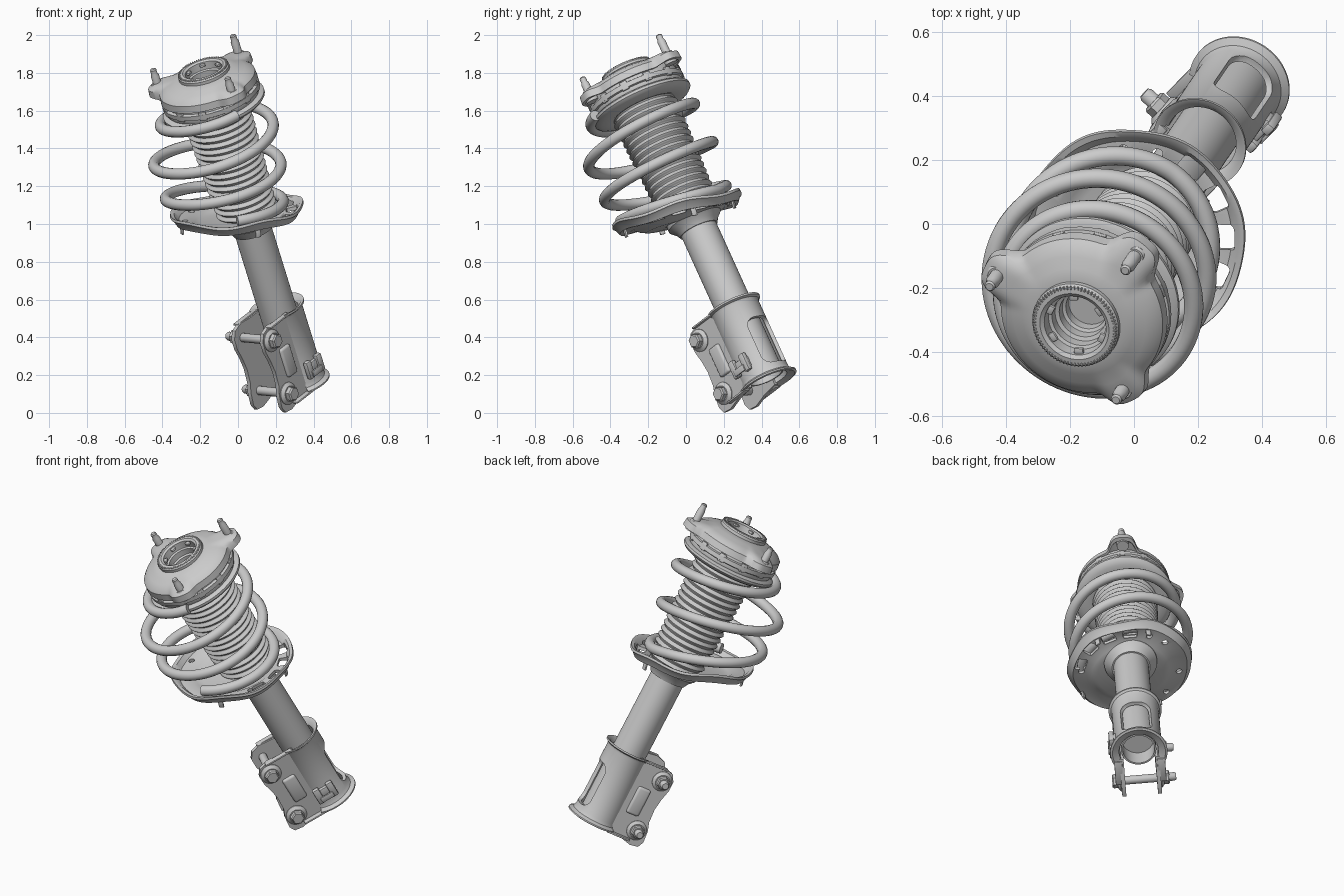
import bpy, bmesh
from math import sin, cos, pi, radians, exp, tau
from mathutils import Vector, Matrix

if "Cube" in bpy.data.objects:
    bpy.data.objects.remove(bpy.data.objects["Cube"])


def frame(origin, z, x):
    z = Vector(z).normalized()
    x = Vector(x)
    x = (x - z * x.dot(z)).normalized()
    y = z.cross(x)
    return Matrix.Translation(origin) @ Matrix((x, y, z)).transposed().to_4x4()


# strut frame: local z runs up the damper, local -y points to the clamp ears
F = frame((.193, .236, .6), (-.31, -.455, 1), (.74, -.67, -.07))
# lower spring seat frame
S = frame((-.005, -.042, 1.06), (-.09, -.27, 1), (1, 0, 0))
TOP = 1.395


def finish(name, bm, mat):
    bmesh.ops.remove_doubles(bm, verts=bm.verts, dist=1e-5)
    bmesh.ops.recalc_face_normals(bm, faces=bm.faces)
    me = bpy.data.meshes.new(name)
    bm.to_mesh(me)
    bm.free()
    ob = bpy.data.objects.new(name, me)
    bpy.context.collection.objects.link(ob)
    ob.matrix_world = mat
    return ob


def lathe(name, prof, mat=F, segs=72, closed=True, a0=0, a1=360, fn=None):
    """Revolve (r, z) points; fn(r, z, angle) may reshape them."""
    bm = bmesh.new()
    full = a1 - a0 == 360
    rows = []
    for i in range(segs if full else segs + 1):
        a = radians(a0 + (a1 - a0) * i / segs)
        pts = [fn(r, z, a) if fn else (r, z) for r, z in prof]
        rows.append([bm.verts.new((r * cos(a), r * sin(a), z)) for r, z in pts])
    n = len(prof)
    for i in range(segs):
        p, q = rows[i], rows[(i + 1) % len(rows)]
        for j in range(n if closed else n - 1):
            k = (j + 1) % n
            bm.faces.new((p[j], q[j], q[k], p[k]))
    if not full and closed:
        bm.faces.new(rows[0])
        bm.faces.new(rows[-1])
    return finish(name, bm, mat)


def box(name, size, mat, bevel=.006, segs=2):
    bm = bmesh.new()
    bmesh.ops.create_cube(bm, size=1)
    bmesh.ops.scale(bm, vec=size, verts=bm.verts)
    bmesh.ops.bevel(bm, geom=bm.edges[:], offset=bevel, segments=segs, profile=.5, affect='EDGES')
    return finish(name, bm, mat)


def plate(name, outline, x0, x1, mat=F):
    """Extrude a (y, z) outline along x."""
    bm = bmesh.new()
    f = bm.faces.new([bm.verts.new((x0, y, z)) for y, z in outline])
    ext = bmesh.ops.extrude_face_region(bm, geom=[f])['geom']
    bmesh.ops.translate(bm, vec=(x1 - x0, 0, 0), verts=[v for v in ext if isinstance(v, bmesh.types.BMVert)])
    return finish(name, bm, mat)


def cut(ob, cutters):
    for c in cutters:
        m = ob.modifiers.new('cut', 'BOOLEAN')
        m.operation, m.solver, m.object = 'DIFFERENCE', 'EXACT', c
        bpy.context.view_layer.objects.active = ob
        bpy.ops.object.modifier_apply(modifier=m.name)
        bpy.data.objects.remove(c)


T = Matrix.Translation


def spin(a):
    return Matrix.Rotation(radians(a), 4, 'Z')


# damper tube, closed inside near the bottom
lathe('damper_tube', [(0, .56), (.1, .56), (.1, -.47), (.09, -.47), (.09, -.36), (0, -.36)], closed=False)
lathe('seat_collar', [(.1, .42), (.108, .42), (.12, .445), (.15, .475), (.15, .5), (.1, .5)])

# clamp sleeve with flared lips and a rear window
sleeve = lathe('clamp_sleeve', [(.112, -.49), (.15, -.507), (.162, -.503), (.162, -.495), (.14, -.482), (.133, -.46),
                                (.133, -.07), (.138, -.056), (.15, -.048), (.15, -.038), (.13, -.044),
                                (.112, -.065)], a0=-34, a1=214)
cut(sleeve, [box('window_cutter', (.18, .14, .27), F @ T((0, .14, -.305)), .05, 5)])

# clamp ears on both sides, with turned edges and a pressed rib
ear = [(-.04, -.05), (-.13, -.05), (-.2, -.042), (-.255, -.06), (-.28, -.1), (-.28, -.16),
       (-.265, -.22), (-.256, -.29), (-.262, -.37), (-.28, -.42), (-.287, -.49), (-.27, -.526),
       (-.22, -.533), (-.14, -.512), (-.04, -.5)]
for name, s in (('right', 1), ('left', -1)):
    plate('clamp_ear_' + name, ear, s * .09, s * .113)
    box('clamp_rib_' + name, (.03, .08, .17), F @ T((s * .113, -.145, -.28)), .014, 3)
    box('clamp_top_lip_' + name, (.035, .17, .011), F @ T((s * .117, -.13, -.047)), .004)
    box('clamp_bottom_lip_' + name, (.045, .15, .011), F @ T((s * .122, -.125, -.505)), .004)

# two clamp bolts with flanged heads and nuts
for i, w in enumerate((-.12, -.44)):
    B = F @ T((0, -.216, w)) @ Matrix.Rotation(pi / 2, 4, 'Y')
    lathe(f'bolt_shank_{i}', [(0, -.2), (.018, -.2), (.024, -.19), (.024, .1), (0, .1)], B, 24, False)
    lathe(f'bolt_flange_{i}', [(0, .11), (.06, .11), (.06, .118), (.042, .132), (0, .132)], B, 32, False)
    lathe(f'bolt_head_{i}', [(0, .11), (.04, .11), (.04, .156), (.033, .163), (0, .163)], B, 6, False)
    lathe(f'nut_flange_{i}', [(0, -.11), (.058, -.11), (.058, -.117), (.042, -.13), (0, -.13)], B, 32, False)
    lathe(f'nut_{i}', [(0, -.11), (.04, -.11), (.04, -.155), (.033, -.162), (0, -.162)], B, 6, False)

# hose bracket on the sleeve
H = F @ T((.137, .0, -.385))
box('hose_bracket_base', (.03, .1, .06), H, .006)
for i, y in enumerate((-.05, .035)):
    box(f'hose_bracket_ear_{i}', (.03, .04, .1), H @ T((.012, y, 0)), .008)
box('hose_bracket_lip', (.012, .08, .035), H @ T((.028, -.01, -.025)), .004)


# lower spring seat with wavy rim, slots and drain holes
def wavy(r, z, a):
    k = max(0, (r - .27) / .08)
    return r + .003 * k * sin(7 * a), z + .009 * k * sin(5 * a + 1)


seat = lathe('lower_spring_seat', [(.05, -.04), (.19, -.04), (.225, -.03), (.25, -.014), (.31, -.01),
                                   (.333, .02), (.352, .026), (.355, .012), (.345, .004), (.325, -.03),
                                   (.25, -.032), (.22, -.05), (.19, -.06), (.05, -.06)], S, 120, fn=wavy)
holes = [box('slot', (.06, .08, .2), S @ spin(a) @ T((.29, 0, 0)), .012) for a in (-24, 1, 26, 51)]
holes += [lathe('hole', [(0, -.1), (.017, -.1), (.017, .1), (0, .1)], S @ spin(a) @ T((.28, 0, 0)), 20, False)
          for a in (74, 96, 150, 185, 325)]
cut(seat, holes)
for i, a in enumerate((70, 15, 200, 290)):
    box(f'seat_tab_{i}', (.012, .03, .05), S @ spin(a) @ T((.315, 0, -.04)), .004)

# rubber bellows
folds = 17
prof = [(.1, .5), (.14, .5)]
for i in range(folds * 8 + 1):
    t = i / (folds * 8)
    prof.append((.155 + .022 * t + .008 * cos(tau * folds * t), .52 + .64 * t))
lathe('bellows', prof + [(.1, 1.17)], closed=False)

# coil spring: plane and centre blend from lower to upper seat
pts, N = [], 280
for i in range(N + 1):
    th = -800 + (300 + 800) * i / N
    zc = max(1.47 + .2 * th / 360, 1.1 + .00008 * (th + 666))
    t = min(1, max(0, (zc - 1.1) / .51))
    c = Vector((-.055, -.065, 1.1)).lerp(Vector((-.135, -.26, 1.61)), t)
    c.x -= .022 * sin(pi * t)
    c.y -= .02 * sin(pi * t)
    c.z = zc
    axis = Vector((-.09, -.28, 1)).lerp(Vector((-.22, -.41, 1)), min(1, t * 1.6))
    R = .295 + .037 * min(1, t * 3) - .07 * max(0, (t - .65) / .35) ** 1.3
    pts.append(frame(c, axis, (1, 0, 0)) @ Vector((R * cos(radians(th)), R * sin(radians(th)), 0)))
cu = bpy.data.curves.new('coil_spring', 'CURVE')
cu.dimensions, cu.bevel_depth, cu.bevel_resolution, cu.use_fill_caps = '3D', .03, 5, True
sp = cu.splines.new('POLY')
sp.points.add(N)
for p, q in zip(sp.points, pts):
    p.co = (*q, 1)
bpy.context.collection.objects.link(bpy.data.objects.new('coil_spring', cu))

# upper mount: spring seat, bearing housing, lobed plate, centre ring
M = F @ T((0, 0, TOP))
lathe('upper_spring_seat', [(.15, -.24), (.19, -.25), (.24, -.245), (.265, -.235), (.278, -.222), (.278, -.208),
                            (.262, -.198), (.15, -.19)], M)
lathe('bearing_housing', [(.12, -.2), (.25, -.2), (.255, -.19), (.255, -.175), (.266, -.17), (.266, -.145),
                          (.25, -.14), (.245, -.09), (.12, -.08)], M)
for i in range(12):
    box(f'housing_clip_{i}', (.014, .04, .05), M @ spin(i * 30) @ T((.258, 0, -.155)), .004)

STUDS = ((197, .292, .022), (92.5, .292, .045), (-19, .267, .016))


def lobes(r, z, a):
    k = max(0, min(1, (r - .2) / .06))
    for d, R, _ in STUDS:
        e = ((a - radians(d) + pi) % tau - pi) / radians(15)
        g = k * exp(-e ** 4)
        r += (R - .215) * g
        z += .008 * g
    return r, z


lathe('mount_plate', [(.11, -.03), (.15, -.028), (.18, -.04), (.215, -.052), (.245, -.067), (.262, -.085),
                      (.266, -.125), (.252, -.125), (.245, -.1), (.2, -.085), (.11, -.08)], M, 180, fn=lobes)
lathe('mount_ring', [(.14, -.05), (.14, -.012), (.132, -.002), (.112, 0), (.1, -.008), (.098, -.05), (.088, -.055),
                     (.088, -.09), (.076, -.095), (.076, -.13), (.066, -.135), (.066, -.17), (0, -.17)], M, closed=False)
for i in range(72):
    box(f'ring_tooth_{i}', (.012, .005, .005), M @ spin(i * 5) @ T((.131, 0, -.002)), .001, 1)
for i in range(6):
    box(f'ring_tab_{i}', (.026, .03, .014), M @ spin(i * 60 + 15) @ T((.094, 0, -.022)), .004)

# mounting studs
for i, (a, r, h) in enumerate(STUDS):
    P = M @ spin(a) @ T((r, 0, 0))
    lathe(f'stud_{i}', [(0, -.12), (.022, -.12), (.022, h - .04), (.017, h - .028), (.017, h - .006), (.012, h), (0, h)],
          P, 24, False)
    lathe(f'stud_base_{i}', [(0, -.13), (.034, -.13), (.034, -.07), (.028, -.062), (0, -.062)], P, 24, False)

# smooth shading with sharp edges kept
bpy.ops.object.select_all(action='DESELECT')
for ob in bpy.data.objects:
    if ob.type == 'MESH':
        ob.select_set(True)
        bpy.context.view_layer.objects.active = ob
bpy.ops.object.shade_smooth_by_angle(angle=radians(35))
